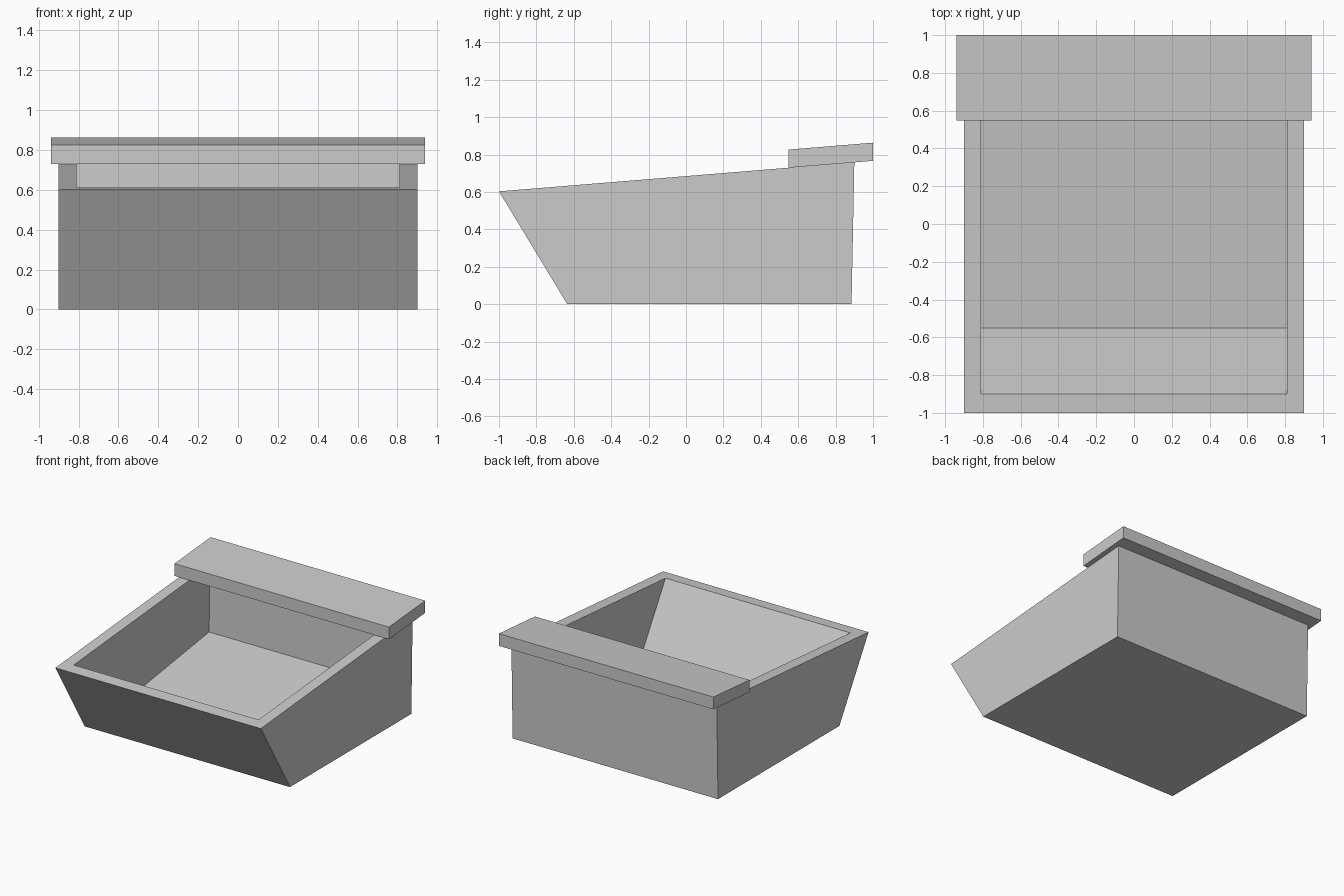
import bpy, bmesh

if "Cube" in bpy.data.objects:
    bpy.data.objects.remove(bpy.data.objects["Cube"])


def rim_z(y):
    # height of the sloping rim at depth y
    return 0.603 + (y + 1.0) * 0.0816


def add_prism(bm, profile, half_width, open_top=False):
    # extrude a (y, z) profile across x; open_top leaves out the closing strip
    left = [bm.verts.new((-half_width, y, z)) for y, z in profile]
    right = [bm.verts.new((half_width, y, z)) for y, z in profile]
    bm.faces.new(left)
    bm.faces.new(right[::-1])
    n = len(profile)
    for i in range(n - 1 if open_top else n):
        j = (i + 1) % n
        bm.faces.new((left[i], right[i], right[j], left[j]))
    return [left[0], right[0], right[-1], left[-1]]  # ring around the top


def finish(bm, name):
    bmesh.ops.recalc_face_normals(bm, faces=bm.faces[:])
    mesh = bpy.data.meshes.new(name)
    bm.to_mesh(mesh)
    bm.free()
    obj = bpy.data.objects.new(name, mesh)
    bpy.context.collection.objects.link(obj)
    return obj


# tub: outer shell, inner cavity with sloping floor, flat rim joining them
bm = bmesh.new()
outer = add_prism(bm, [(-1.0, rim_z(-1.0)), (-0.635, 0), (0.885, 0), (0.90, rim_z(0.90))],
                  0.90, open_top=True)
inner = add_prism(bm, [(-0.90, rim_z(-0.90)), (-0.55, 0.035), (0.795, 0.225), (0.805, rim_z(0.805))],
                  0.81, open_top=True)
for i in range(4):
    j = (i + 1) % 4
    bm.faces.new((outer[i], outer[j], inner[j], inner[i]))
finish(bm, "tub")

# ledge: sloping board resting across the back of the rim
bm = bmesh.new()
add_prism(bm, [(0.548, rim_z(0.548)), (1.0, rim_z(1.0)),
               (1.0, rim_z(1.0) + 0.097), (0.548, rim_z(0.548) + 0.097)], 0.94)
finish(bm, "back_ledge")
